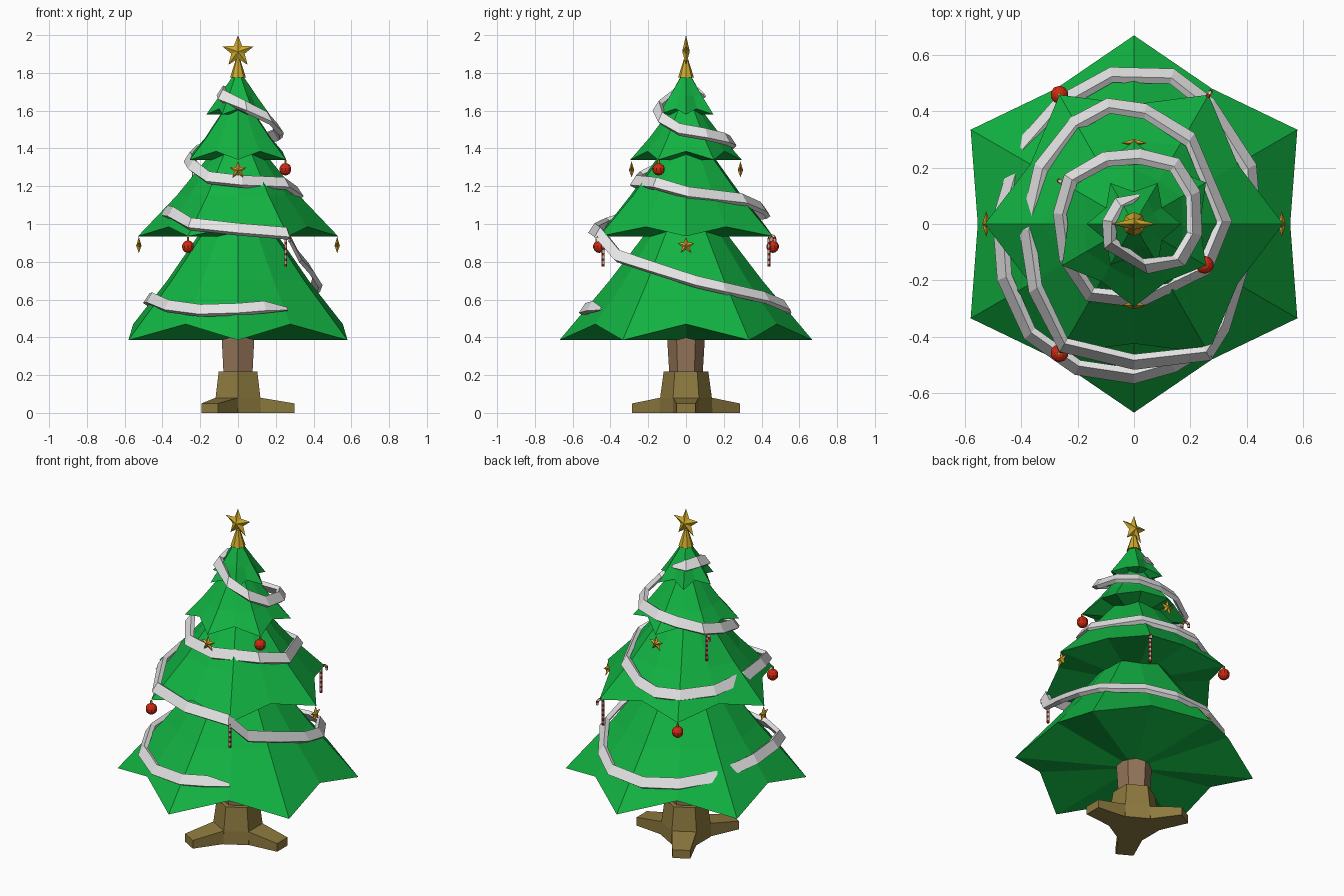
import bpy, bmesh, math
from mathutils import Vector, Matrix

if "Cube" in bpy.data.objects:
    bpy.data.objects.remove(bpy.data.objects["Cube"])


def mat(name, rgb):
    m = bpy.data.materials.new(name)
    m.diffuse_color = (*rgb, 1)
    m.use_nodes = True
    m.node_tree.nodes["Principled BSDF"].inputs["Base Color"].default_value = m.diffuse_color
    return m


GREEN = mat("pine green", (0.006, 0.45, 0.055))
BARK = mat("bark brown", (0.29, 0.175, 0.1))
WOOD = mat("stand olive wood", (0.27, 0.195, 0.05))
GOLD = mat("gold", (0.62, 0.40, 0.025))
AMBER = mat("amber gold", (0.72, 0.38, 0.03))
RED = mat("ornament red", (0.62, 0.022, 0.006))
WHITE = mat("ribbon white", (0.78, 0.78, 0.78))


def finish(name, bm, *mats):
    bmesh.ops.recalc_face_normals(bm, faces=bm.faces[:])
    me = bpy.data.meshes.new(name)
    bm.to_mesh(me)
    bm.free()
    for m in mats:
        me.materials.append(m)
    ob = bpy.data.objects.new(name, me)
    bpy.context.collection.objects.link(ob)
    return ob


def loft(bm, rings, cap=True):
    """Skin a list of equally long point rings; returns faces per band."""
    vs = [[bm.verts.new(p) for p in r] for r in rings]
    n = len(vs[0])
    bands = [[bm.faces.new((a[i], a[(i + 1) % n], b[(i + 1) % n], b[i]))
              for i in range(n)] for a, b in zip(vs, vs[1:])]
    if cap:
        bm.faces.new(vs[0])
        bm.faces.new(vs[-1])
    return vs, bands


def polar(r, deg, z):
    a = math.radians(deg)
    return Vector((r * math.cos(a), r * math.sin(a), z))


def ring(r, z, n=6, off=30):
    return [polar(r, off + 360 / n * i, z) for i in range(n)]


# Foliage tiers: six drooping tips with raised valleys between them
def tier(name, off, tip, valley, mid, top):
    def star_ring(t, v):
        return [polar(*(t if i % 2 == 0 else v)[:1], off + 30 * i,
                      (t if i % 2 == 0 else v)[1]) for i in range(12)]
    bm = bmesh.new()
    rings = [star_ring(tip, valley),
             star_ring((mid[0], mid[2]), (mid[1], mid[2])),
             star_ring(top, top)]
    vs, _ = loft(bm, rings, cap=False)
    bm.faces.new(vs[-1])
    c = bm.verts.new((0, 0, tip[1]))
    for i in range(12):
        bm.faces.new((c, vs[0][i], vs[0][(i + 1) % 12]))
    finish(name, bm, GREEN)


tier("tier_bottom", 30, (.67, .385), (.555, .47), (.405, .375, .70), (.10, 1.10))
tier("tier_lower", 0, (.53, .935), (.425, .985), (.325, .295, 1.15), (.08, 1.45))
tier("tier_upper", 30, (.295, 1.34), (.235, 1.385), (.195, .175, 1.455), (.04, 1.66))
tier("tier_top", 0, (.168, 1.58), (.115, 1.61), (.097, .08, 1.68), (.02, 1.795))

# Trunk
bm = bmesh.new()
loft(bm, [ring(.085, .15), ring(.1, .40)])
finish("trunk", bm, BARK)

# Stand hub with three legs
bm = bmesh.new()
loft(bm, [ring(.14, 0), ring(.137, .08), ring(.118, .22)])
finish("stand_hub", bm, WOOD)
for k in range(3):
    rot = Matrix.Rotation(math.radians(120 * k), 4, 'Z')
    bm = bmesh.new()
    secs = [[rot @ Vector((x, y, z)) for y, z in ((-w, 0), (w, 0), (w, h), (-w, h))]
            for x, w, h in ((.10, .069, .08), (.12, .068, .08), (.30, .05, .05))]
    loft(bm, secs)
    finish(f"stand_leg_{k + 1}", bm, WOOD)

# Ribbon path, from the bottom front upward (clockwise seen from above)
path = [(.26, -.45, .55), (.14, -.50, .56), (0, -.54, .548), (-.2, -.51, .542),
        (-.37, -.39, .565), (-.46, -.19, .605), (-.475, .02, .60), (-.4, .27, .57),
        (-.26, .43, .55), (-.08, .53, .548), (.135, .525, .565), (.27, .42, .61),
        (.41, .2, .66), (.42, .05, .695), (.38, -.15, .76), (.32, -.36, .83),
        (.26, -.46, .95), (0, -.49, .972), (-.25, -.43, 1.0), (-.35, -.23, 1.06),
        (-.38, -.02, 1.065), (-.33, .2, 1.05), (-.21, .355, 1.05), (-.09, .42, 1.06),
        (.04, .4, 1.085), (.2, .3, 1.13), (.32, .01, 1.165),
        (.25, -.16, 1.215), (.02, -.27, 1.225), (-.155, -.25, 1.245), (-.24, -.12, 1.31),
        (-.26, .035, 1.35), (-.225, .16, 1.385), (-.1, .23, 1.42), (.02, .24, 1.435),
        (.145, .21, 1.45), (.21, .105, 1.475), (.215, -.035, 1.5), (.16, -.13, 1.56),
        (.04, -.15, 1.62), (-.085, -.07, 1.68), (-.085, .01, 1.70), (-.05, .07, 1.69),
        (.02, .1, 1.68)]
bm = bmesh.new()
secs = []
for i, p in enumerate(path):
    p = Vector(p)
    out = Vector((p.x, p.y, 0)).normalized()
    up = Vector((0, 0, 1))
    s, n = up * .83 - out * .55, out * .83 + up * .55
    k = .3 if i in (0, len(path) - 1) else 1
    secs.append([p + s * a * .031 * k + n * b * .013 * k
                 for a, b in ((-1, -1), (1, -1), (1, 1), (-1, 1))])
loft(bm, secs)
finish("ribbon", bm, WHITE)


# Five-pointed star with raised centre, facing direction deg
def star(name, center, R, inner, depth, deg, m):
    bm = bmesh.new()
    face = polar(1, deg, 0)
    side = polar(1, deg + 90, 0)
    c = Vector(center)
    rim = []
    for i in range(10):
        a, r = math.radians(36 * i), (R if i % 2 == 0 else inner)
        rim.append(bm.verts.new(c + side * r * math.sin(a) + Vector((0, 0, r * math.cos(a)))))
    for sgn in (1, -1):
        apex = bm.verts.new(c + face * depth * sgn)
        for i in range(10):
            bm.faces.new((apex, rim[i], rim[(i + 1) % 10]))
    finish(name, bm, m)


# Tree topper: socket cone and star
bm = bmesh.new()
loft(bm, [ring(.042, 1.775, 8, 0), ring(.012, 1.87, 8, 0)])
finish("topper_socket", bm, GOLD)
star("topper_star", (0, 0, 1.913), .087, .037, .02, -90, GOLD)


# Hanging ball with a small cap
def ball(name, r, deg, z):
    c = polar(r, deg, z - .055)
    bm = bmesh.new()
    bmesh.ops.create_uvsphere(bm, u_segments=10, v_segments=7, radius=.033,
                              matrix=Matrix.Translation(c))
    finish(name, bm, RED)
    bm = bmesh.new()
    loft(bm, [[v + Vector((c.x, c.y, 0)) for v in ring(.007, h)]
              for h in (z - .025, z - .005)])
    finish(name + "_cap", bm, GOLD)


# Striped candy cane hooked over a branch tip
def cane(name, r, deg, z):
    prof = [(-.018, -.145 + .0145 * i) for i in range(10)]
    prof += [(-.018 * math.cos(math.radians(a)), .018 * math.sin(math.radians(a)))
             for a in range(0, 181, 36)]
    prof.append((.018, -.014))
    side = polar(1, deg + 90, 0)
    secs = []
    for i, (u, h) in enumerate(prof):
        a, b = prof[max(i - 1, 0)], prof[min(i + 1, len(prof) - 1)]
        t = (polar(b[0], deg, b[1]) - polar(a[0], deg, a[1])).normalized()
        n = t.cross(side)
        c = polar(r - .005 + u, deg, z - .015 + h)
        secs.append([c + (side * math.cos(q) + n * math.sin(q)) * .008
                     for q in (math.tau * j / 6 for j in range(6))])
    bm = bmesh.new()
    _, bands = loft(bm, secs)
    for i, band in enumerate(bands):
        for f in band:
            f.material_index = i % 2
    finish(name, bm, RED, WHITE)


# Ornaments on the branch tips
for deg in (120, 240):
    ball(f"ball_lower_{deg}", .53, deg, .935)
ball("ball_upper", .29, -30, 1.345)
for deg in (60, 300):
    cane(f"candy_cane_lower_{deg}", .53, deg, .935)
cane("candy_cane_upper", .295, 150, 1.345)
for deg in (0, 180):
    star(f"small_star_lower_{deg}", polar(.525, deg, .885), .048, .021, .014, deg, AMBER)
for deg in (90, 270):
    star(f"small_star_upper_{deg}", polar(.288, deg, 1.285), .048, .021, .014, deg, AMBER)
